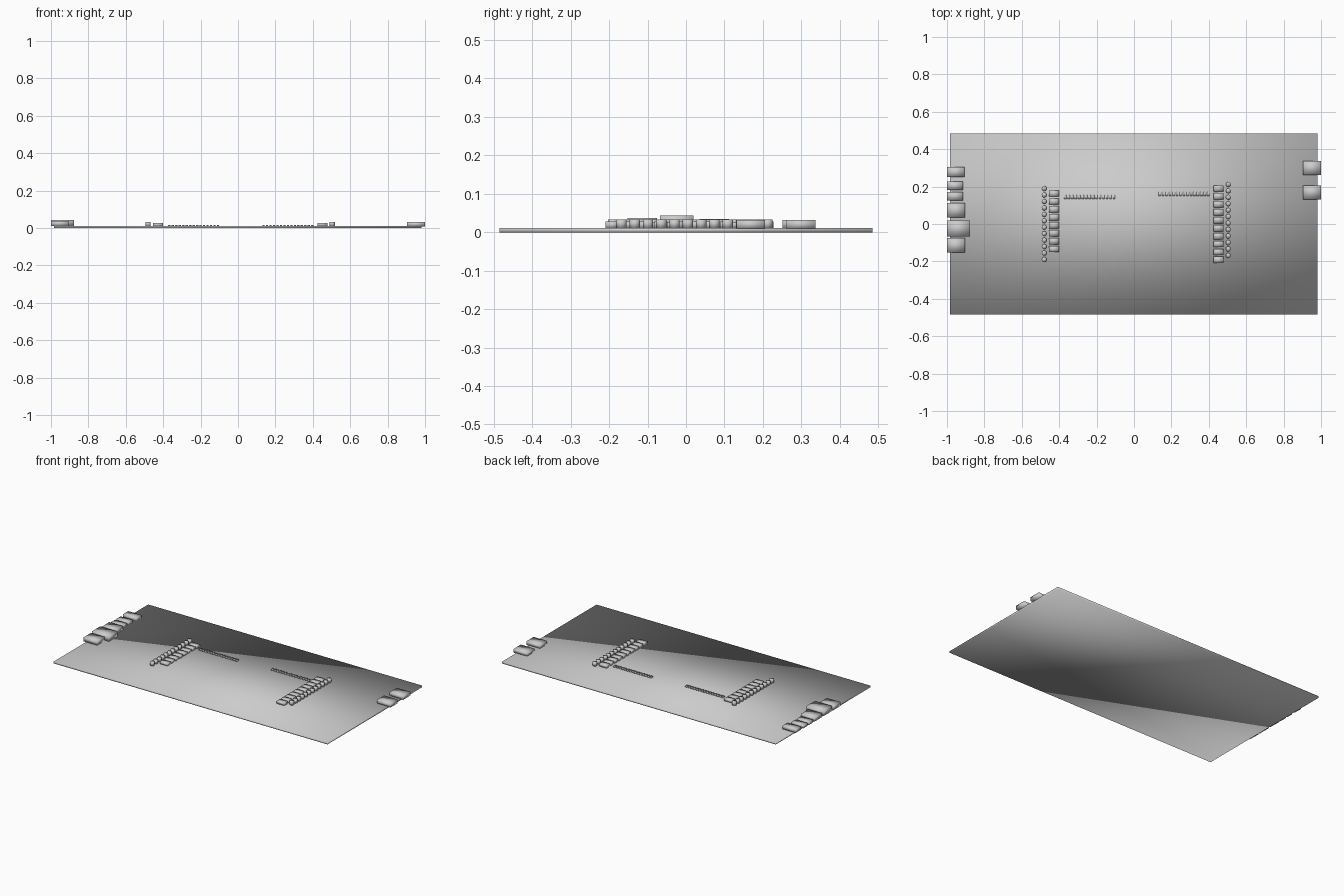
import bpy, bmesh
from mathutils import Matrix

if "Cube" in bpy.data.objects:
    bpy.data.objects.remove(bpy.data.objects["Cube"])

grey = bpy.data.materials.new("plain_grey")
grey.diffuse_color = (0.6, 0.6, 0.6, 1)
grey.use_nodes = True
grey.node_tree.nodes["Principled BSDF"].inputs["Base Color"].default_value = grey.diffuse_color

TOP = 0.0105  # upper face of the board


def finish(bm, name):
    mesh = bpy.data.meshes.new(name)
    bm.to_mesh(mesh)
    bm.free()
    mesh.materials.append(grey)
    for p in mesh.polygons:
        p.use_smooth = True  # soft corners on every block
    obj = bpy.data.objects.new(name, mesh)
    bpy.context.collection.objects.link(obj)


def add_box(bm, x0, x1, y0, y1, z0, z1):
    m = Matrix.Translation(((x0 + x1) / 2, (y0 + y1) / 2, (z0 + z1) / 2))
    bmesh.ops.create_cube(bm, size=1, matrix=m @ Matrix.Diagonal((x1 - x0, y1 - y0, z1 - z0, 1)))


def box(name, *dims):
    bm = bmesh.new()
    add_box(bm, *dims)
    finish(bm, name)


def steps(a, b, n):
    return [a + (b - a) * i / (n - 1) for i in range(n)]


def chip_column(name, x, y0, y1, n, top):
    bm = bmesh.new()
    for y in steps(y0, y1, n):
        add_box(bm, x - 0.027, x + 0.027, y - 0.017, y + 0.017, TOP, top)
    finish(bm, name)


def capacitor_column(name, x, y0, y1, n, top):
    bm = bmesh.new()
    for y in steps(y0, y1, n):
        bmesh.ops.create_cone(bm, cap_ends=True, segments=16, radius1=0.0135, radius2=0.0135,
                              depth=top - TOP, matrix=Matrix.Translation((x, y, (top + TOP) / 2)))
    finish(bm, name)


def pin_row(name, x0, x1, y, n):
    bm = bmesh.new()
    for x in steps(x0, x1, n):
        add_box(bm, x - 0.006, x + 0.006, y - 0.010, y + 0.010, TOP, 0.017)
    finish(bm, name)


# Flat board
box("board", -0.983, 0.981, -0.485, 0.485, 0, TOP)

# Left edge connectors: inner x, y range, top
left = [(-0.905, 0.251, 0.305, 0.032), (-0.914, 0.182, 0.227, 0.028),
        (-0.914, 0.126, 0.171, 0.028), (-0.903, 0.035, 0.112, 0.035),
        (-0.877, -0.068, 0.019, 0.043), (-0.903, -0.152, -0.076, 0.037)]
for i, (x1, y0, y1, z1) in enumerate(left):
    box(f"left_connector_{i + 1}", -1.0, x1, y0, y1, TOP, z1)

# Right edge connectors
for i, (y0, y1) in enumerate([(0.262, 0.337), (0.132, 0.206)]):
    box(f"right_connector_{i + 1}", 0.903, 1.0, y0, y1, 0.008, 0.032)

# Component columns
capacitor_column("left_capacitors", -0.48, 0.19, -0.19, 12, 0.033)
chip_column("left_chips", -0.427, 0.163, -0.134, 8, 0.026)
chip_column("right_chips", 0.451, 0.19, -0.192, 10, 0.028)
capacitor_column("right_capacitors", 0.504, 0.212, -0.168, 12, 0.033)

# Fine pin rows
pin_row("left_pins", -0.367, -0.107, 0.144, 15)
pin_row("right_pins", 0.137, 0.397, 0.16, 15)
